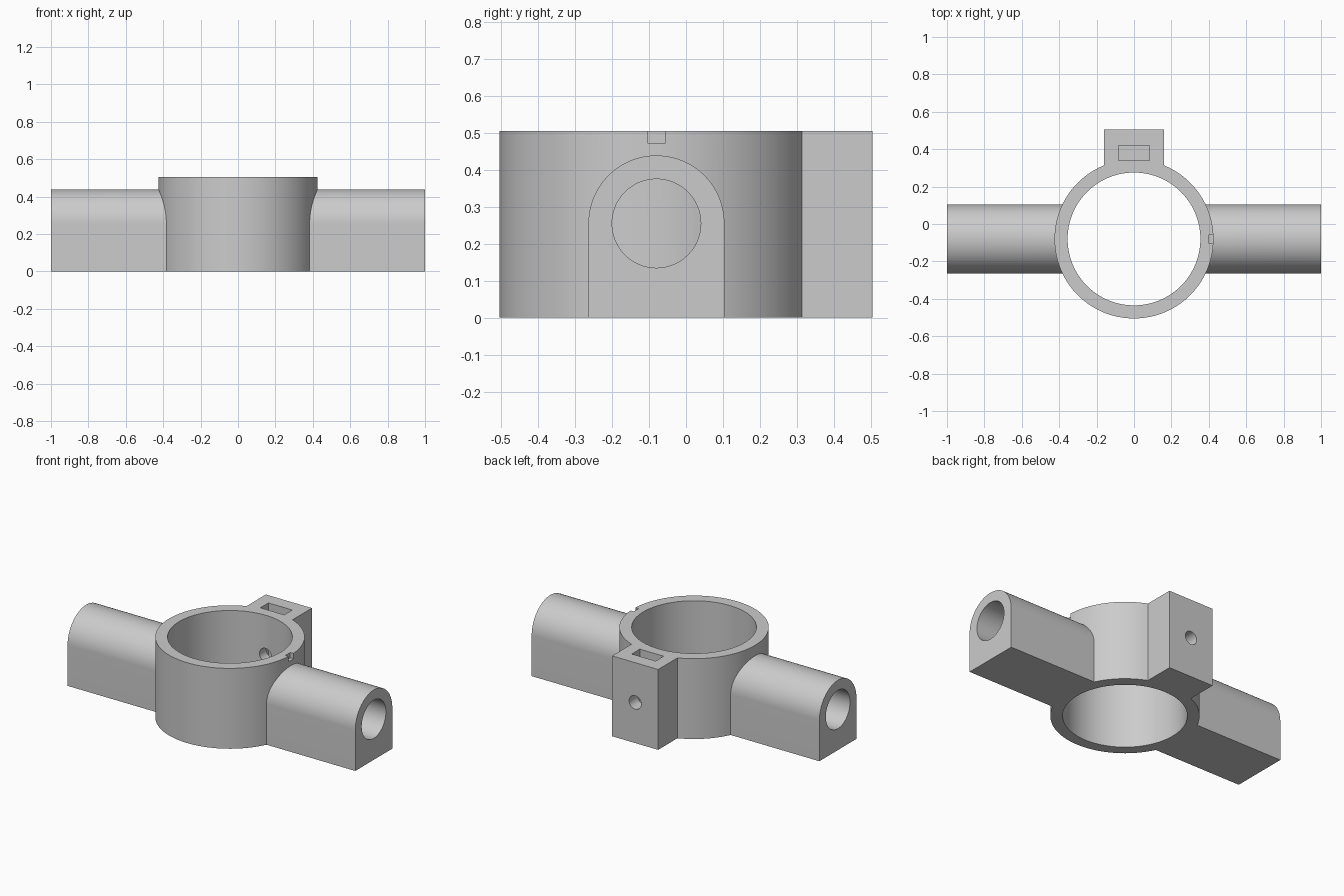
import bpy, math
from mathutils import Matrix

if "Cube" in bpy.data.objects:
    bpy.data.objects.remove(bpy.data.objects["Cube"], do_unlink=True)

# Main dimensions
HEIGHT, RING_Y = 0.505, -0.08
OUTER, INNER = 0.425, 0.355
ARM_HALF, BORE, AXIS_Z = 0.184, 0.12, 0.255

grey = bpy.data.materials.new("plain grey")
grey.use_nodes = True
colour = (0.6, 0.6, 0.6, 1)
grey.diffuse_color = colour
grey.node_tree.nodes["Principled BSDF"].inputs["Base Color"].default_value = colour


def finish(name):
    ob = bpy.context.object
    ob.name = name
    ob.data.materials.clear()
    ob.data.materials.append(grey)
    return ob


def cylinder(name, radius, length, centre, axis="Z", sides=128):
    turn = {"X": (0, math.pi / 2, 0), "Y": (math.pi / 2, 0, 0), "Z": (0, 0, 0)}[axis]
    bpy.ops.mesh.primitive_cylinder_add(vertices=sides, radius=radius, depth=length,
                                        location=centre, rotation=turn)
    return finish(name)


def box(name, low, high):
    centre = [(a + b) / 2 for a, b in zip(low, high)]
    bpy.ops.mesh.primitive_cube_add(size=1, location=centre)
    ob = finish(name)
    ob.data.transform(Matrix.Diagonal([b - a for a, b in zip(low, high)] + [1]))
    return ob


def combine(target, tool, operation):
    mod = target.modifiers.new("combine", "BOOLEAN")
    mod.operation, mod.solver, mod.object = operation, "EXACT", tool
    bpy.context.view_layer.objects.active = target
    bpy.ops.object.modifier_apply(modifier=mod.name)
    bpy.data.objects.remove(tool, do_unlink=True)


def arm(name, side):
    """Round-topped arm with a bore, running from the ring wall to the end."""
    bpy.ops.mesh.primitive_cube_add(size=1)
    ob = finish(name)
    mesh = bpy.data.meshes.new(name)
    arch = [(ARM_HALF * math.cos(i * math.pi / 48), AXIS_Z + ARM_HALF * math.sin(i * math.pi / 48))
            for i in range(49)]
    profile = [(ARM_HALF, 0)] + arch + [(-ARM_HALF, 0)]
    n = len(profile)
    ends = sorted((side * 0.37, side))
    verts = [(x, RING_Y + y, z) for x in ends for y, z in profile]
    faces = [list(range(n))[::-1], list(range(n, 2 * n))]
    faces += [(i, (i + 1) % n, n + (i + 1) % n, n + i) for i in range(n)]
    mesh.from_pydata(verts, [], faces)
    mesh.materials.append(grey)
    ob.data = mesh
    combine(ob, cylinder("bore_cutter", BORE, 1.2, (side * 0.7, RING_Y, AXIS_Z), "X", 96), "DIFFERENCE")
    return ob


# Ring body with the clamp block and the two arms joined on
body = cylinder("ring_mount", OUTER, HEIGHT, (0, RING_Y, HEIGHT / 2), sides=160)
combine(body, box("clamp_block", (-0.16, 0.2, 0), (0.16, 0.505, HEIGHT)), "UNION")
for side in (1, -1):
    combine(body, arm("arm", side), "UNION")

# Central opening, nut slot, screw hole and index notch
cutters = [
    cylinder("opening_cutter", INNER, 1, (0, RING_Y, HEIGHT / 2), sides=160),
    box("nut_slot_cutter", (-0.083, 0.34, 0.17), (0.083, 0.42, 0.6)),
    cylinder("screw_cutter", 0.042, 0.4, (0, 0.4, AXIS_Z), "Y", 48),
    box("notch_cutter", (0.402, RING_Y - 0.024, 0.472), (0.5, RING_Y + 0.024, 0.6)),
]
for cutter in cutters:
    combine(body, cutter, "DIFFERENCE")

bpy.ops.object.select_all(action="DESELECT")
body.select_set(True)
bpy.context.view_layer.objects.active = body
bpy.ops.object.shade_smooth_by_angle(angle=math.radians(30))
